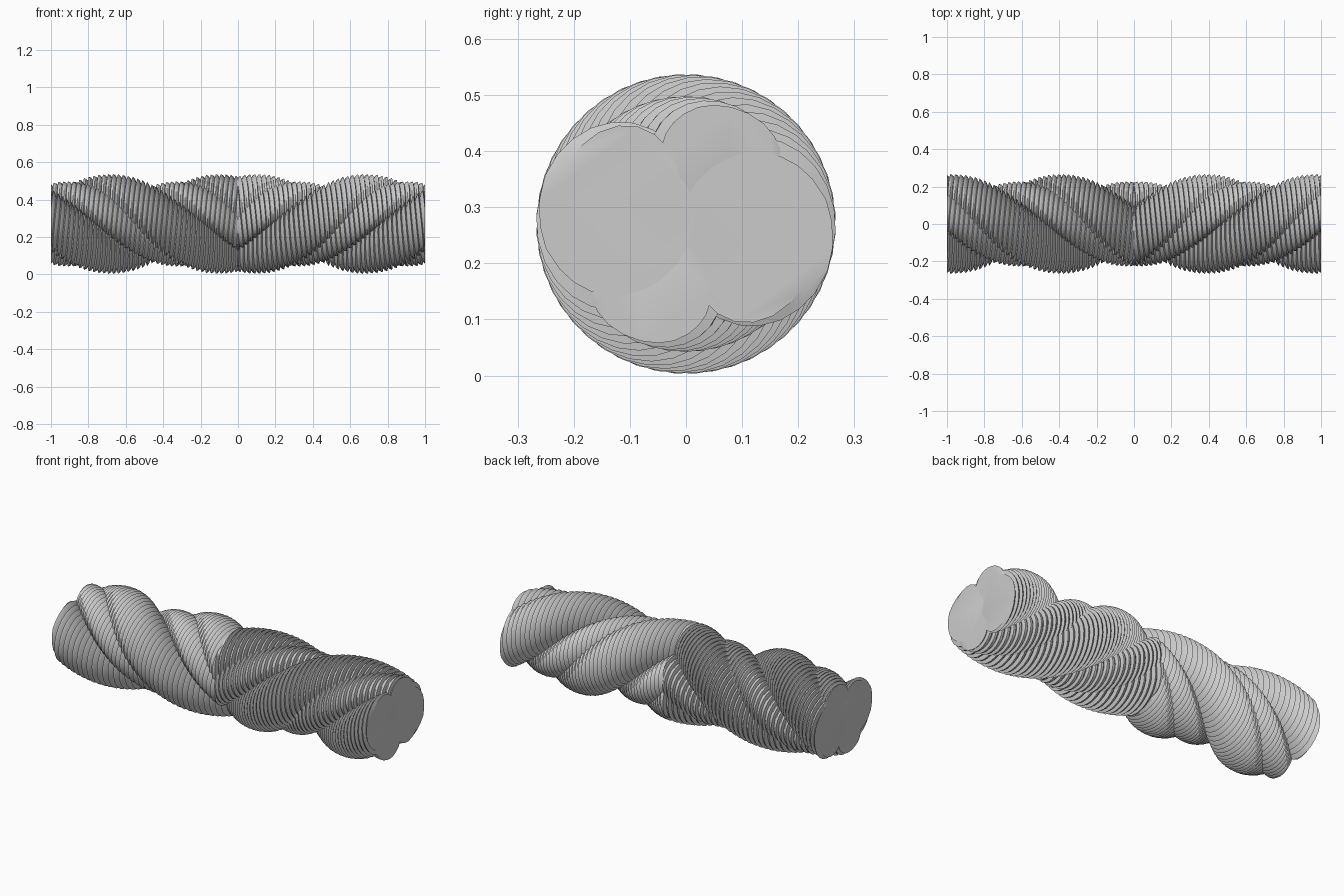
import bpy, bmesh, math
from mathutils import Vector

if "Cube" in bpy.data.objects:
    bpy.data.objects.remove(bpy.data.objects["Cube"])

PITCH = 1.16      # length of one full turn
RIBS_STEP = 0.024
SIDES = 24
TILT = 0.2        # 0 = ribs square to the rope axis, 1 = square to the strand


def ring(x, phase, r, offset):
    # one cross-section of a strand winding around the x axis
    t = math.radians(90) + phase - 2 * math.pi * (x - 0.1) / PITCH
    radial = Vector((0, math.cos(t), math.sin(t)))
    around = Vector((0, math.sin(t), -math.cos(t)))
    slope = 2 * math.pi * offset / PITCH
    square = Vector((-slope, 1, 0)).normalized()
    side_x = TILT * square.x
    side_a = TILT * square.y + (1 - TILT) * math.sqrt(1 + slope * slope)
    centre = Vector((x, 0, 0)) + radial * offset
    pts = []
    for i in range(SIDES):
        a = 2 * math.pi * i / SIDES
        u, v = r * math.cos(a), r * math.sin(a)
        pts.append(centre + radial * u + around * (v * side_a)
                   + Vector((v * side_x, 0, 0)))
    return pts


def strand(name, degrees, offset, radius):
    bm = bmesh.new()
    rings = []
    x = -0.24
    while x < 1.24:
        # sloped rib face, then a sharp step back
        for dx, k in ((0.0, 0.84), (0.009, 0.95), (0.019, 1.0)):
            pts = ring(x + dx, math.radians(degrees), radius * k, offset)
            rings.append([bm.verts.new(p) for p in pts])
        x += RIBS_STEP
    for a, b in zip(rings, rings[1:]):
        for i in range(SIDES):
            j = (i + 1) % SIDES
            bm.faces.new((a[i], a[j], b[j], b[i]))
    bm.faces.new(rings[0][::-1])
    bm.faces.new(rings[-1])
    # trim to the right half, closing the outer end
    for px, nx in ((1.0, 1), (0.0, -1)):
        geom = bm.verts[:] + bm.edges[:] + bm.faces[:]
        cut = bmesh.ops.bisect_plane(bm, geom=geom, plane_co=(px, 0, 0),
                                     plane_no=(nx, 0, 0), clear_outer=True)
        if nx > 0:
            edges = [e for e in cut["geom_cut"] if isinstance(e, bmesh.types.BMEdge)]
            bmesh.ops.holes_fill(bm, edges=edges, sides=0)
    bmesh.ops.recalc_face_normals(bm, faces=bm.faces[:])
    me = bpy.data.meshes.new(name)
    bm.to_mesh(me)
    bm.free()
    ob = bpy.data.objects.new(name, me)
    bpy.context.collection.objects.link(ob)
    ob.location.z = 0.27
    # the twist reverses on the left half
    ob.modifiers.new("mirror", "MIRROR").use_axis = (True, False, False)
    bpy.ops.object.select_all(action="DESELECT")
    ob.select_set(True)
    bpy.context.view_layer.objects.active = ob
    bpy.ops.object.shade_smooth_by_angle(angle=math.radians(30))


# two thick ribbed strands, with two thinner ones lying in the grooves
for side, turn in (("a", 0), ("b", 180)):
    strand("thick_strand_" + side, turn, 0.125, 0.142)
    strand("thin_strand_" + side, turn + 70, 0.128, 0.1)
